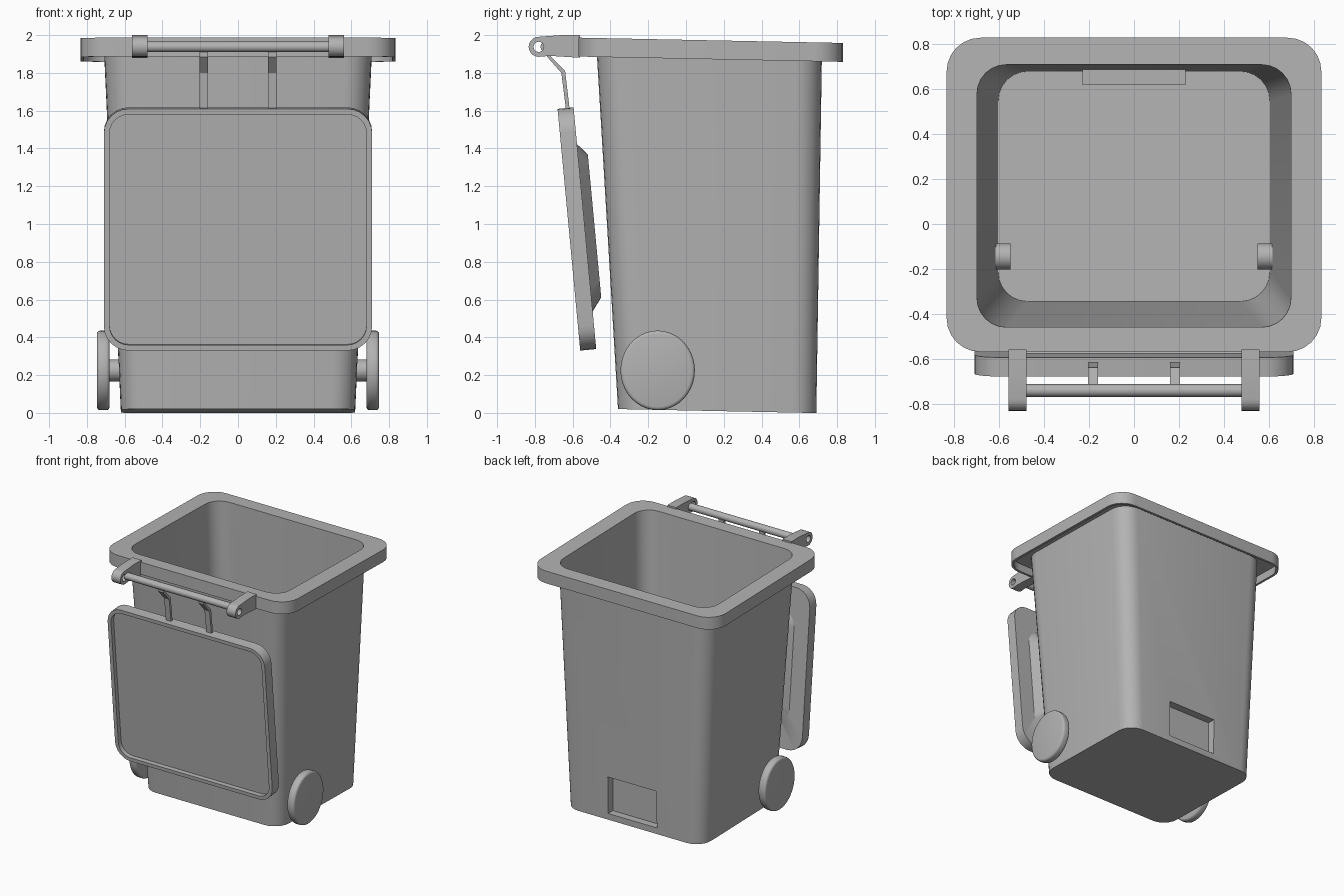
import bpy, bmesh, math
from mathutils import Matrix, Vector

cube = bpy.data.objects.get("Cube")
if cube:
    bpy.data.objects.remove(cube)

GREY = 0.45
mat = bpy.data.materials.new("bin grey")
mat.use_nodes = True
mat.diffuse_color = (GREY, GREY, GREY, 1)
mat.node_tree.nodes["Principled BSDF"].inputs["Base Color"].default_value = (GREY, GREY, GREY, 1)


def finish(name, bm):
    """Turn a bmesh into a named grey object."""
    bmesh.ops.recalc_face_normals(bm, faces=bm.faces)
    me = bpy.data.meshes.new(name)
    bm.to_mesh(me)
    bm.free()
    me.materials.append(mat)
    ob = bpy.data.objects.new(name, me)
    bpy.context.collection.objects.link(ob)
    return ob


def activate(ob):
    bpy.ops.object.select_all(action='DESELECT')
    ob.select_set(True)
    bpy.context.view_layer.objects.active = ob


def smooth(ob):
    activate(ob)
    bpy.ops.object.shade_smooth_by_angle(angle=math.radians(32))


def boolean(ob, tool, operation):
    """Apply a boolean and drop the tool object."""
    mod = ob.modifiers.new("cut", 'BOOLEAN')
    mod.operation, mod.object, mod.solver = operation, tool, 'EXACT'
    activate(ob)
    bpy.ops.object.modifier_apply(modifier=mod.name)
    bpy.data.objects.remove(tool)


def rounded(hx, v0, v1, r, steps=6):
    """Points of a rounded rectangle, centred in x."""
    corners = [(hx - r, v1 - r), (r - hx, v1 - r), (r - hx, v0 + r), (hx - r, v0 + r)]
    pts = []
    for i, (cx, cv) in enumerate(corners):
        for k in range(steps + 1):
            a = math.pi / 2 * (i + k / steps)
            pts.append((cx + r * math.cos(a), cv + r * math.sin(a)))
    return pts


def loft(name, rings, place):
    """Skin rounded rectangles (half width, low, high, radius, height) and cap the ends."""
    bm = bmesh.new()
    loops = [[bm.verts.new(place(x, v, h)) for x, v in rounded(hx, v0, v1, r)]
             for hx, v0, v1, r, h in rings]
    n = len(loops[0])
    for a, b in zip(loops, loops[1:]):
        for i in range(n):
            j = (i + 1) % n
            bm.faces.new((a[i], a[j], b[j], b[i]))
    bm.faces.new(loops[0])
    bm.faces.new(loops[-1])
    return finish(name, bm)


def prism(name, profile, x0, x1):
    """Extrude a side (y, z) profile across x."""
    bm = bmesh.new()
    face = bm.faces.new([bm.verts.new((x0, y, z)) for y, z in profile])
    new = bmesh.ops.extrude_face_region(bm, geom=[face])["geom"]
    bmesh.ops.translate(bm, vec=(x1 - x0, 0, 0),
                        verts=[g for g in new if isinstance(g, bmesh.types.BMVert)])
    return finish(name, bm)


def box(name, x0, x1, y0, y1, z0, z1):
    return prism(name, [(y0, z0), (y1, z0), (y1, z1), (y0, z1)], x0, x1)


def rod(name, x0, x1, y, z, r, sides=24, stretch=1.0, bevel=0.0):
    """Cylinder along x, with optional rounded edges."""
    bm = bmesh.new()
    place = (Matrix.Translation(((x0 + x1) / 2, y, z))
             @ Matrix.Diagonal((1, 1, stretch, 1)) @ Matrix.Rotation(math.pi / 2, 4, 'Y'))
    bmesh.ops.create_cone(bm, cap_ends=True, segments=sides, radius1=r, radius2=r,
                          depth=abs(x1 - x0), matrix=place)
    if bevel:
        caps = {e for f in bm.faces if len(f.verts) > 4 for e in f.edges}
        bmesh.ops.bevel(bm, geom=list(caps), offset=bevel, segments=3,
                        profile=0.5, affect='EDGES')
    return finish(name, bm)


# Tapered hollow body with an overhanging, downturned rim, one closed skin
body = loft("bin_body", [
    (0.62, -0.36, 0.69, 0.13, 0.013),
    (0.71, -0.475, 0.72, 0.14, 1.94),
    (0.815, -0.55, 0.81, 0.13, 1.94),
    (0.815, -0.55, 0.81, 0.13, 1.875),
    (0.835, -0.57, 0.83, 0.15, 1.875),
    (0.835, -0.57, 0.83, 0.15, 1.975),
    (0.70, -0.46, 0.71, 0.13, 1.975),
    (0.605, -0.345, 0.68, 0.13, 0.035),
], lambda x, y, h: (x, y, h - 0.02 * y))

# Grip pocket low in the back wall
boolean(body, box("pocket_shell", -0.23, 0.23, 0.62, 0.687, 0.04, 0.36), 'UNION')
boolean(body, box("pocket_cut", -0.22, 0.22, 0.63, 0.9, 0.05, 0.35), 'DIFFERENCE')
smooth(body)

# Open lid hanging in front: recessed panel outside, raised panel on the other face
lean = math.atan2(0.12, 1.28)
up = Vector((0, -math.sin(lean), math.cos(lean)))
out = Vector((0, math.cos(lean), math.sin(lean)))
foot = Vector((0, -0.56, 0.33))
lid = loft("lid", [
    (0.68, 0.03, 1.255, 0.10, 0.035),
    (0.68, 0.03, 1.255, 0.10, 0.0),
    (0.71, 0.0, 1.285, 0.13, 0.0),
    (0.71, 0.0, 1.285, 0.13, 0.085),
    (0.58, 0.20, 1.09, 0.12, 0.085),
    (0.51, 0.27, 1.03, 0.09, 0.137),
], lambda x, v, h: foot + Vector((x, 0, 0)) + up * v + out * h)
smooth(lid)

# Hinge rod between the brackets
smooth(rod("hinge_rod", -0.49, 0.49, -0.742, 1.938, 0.028))

# Rounded bracket outline in side view
eye_y, eye_z, eye_r = -0.78, 1.938, 0.053
arc = [math.radians(90 + 180 * k / 10) for k in range(11)]
bracket_outline = [(-0.56, 1.88), (-0.56, 2.0), (-0.66, 2.0)] + [
    (eye_y + eye_r * math.cos(a), eye_z + eye_r * math.sin(a)) for a in arc] + [(-0.72, 1.89)]
strap_outline = [(-0.735, 1.92), (-0.715, 1.92), (-0.715, 1.885), (-0.64, 1.81), (-0.615, 1.60),
                 (-0.635, 1.60), (-0.66, 1.80), (-0.735, 1.885)]

for side, s in (("right", -1), ("left", 1)):
    # Hinge bracket with an eye
    bracket = prism(side + "_hinge_bracket", bracket_outline, s * 0.48, s * 0.56)
    boolean(bracket, rod("eye_cut", s * 0.40, s * 0.65, eye_y, eye_z, 0.027), 'DIFFERENCE')
    smooth(bracket)
    # Bent strap from rod to lid
    prism(side + "_lid_strap", strap_outline, s * 0.16, s * 0.205)
    # Stub axle and wheel
    smooth(rod(side + "_axle", s * 0.55, s * 0.70, -0.145, 0.225, 0.058))
    smooth(rod(side + "_wheel", s * 0.68, s * 0.747, -0.15, 0.225, 0.197, 40, 1.07, 0.018))
